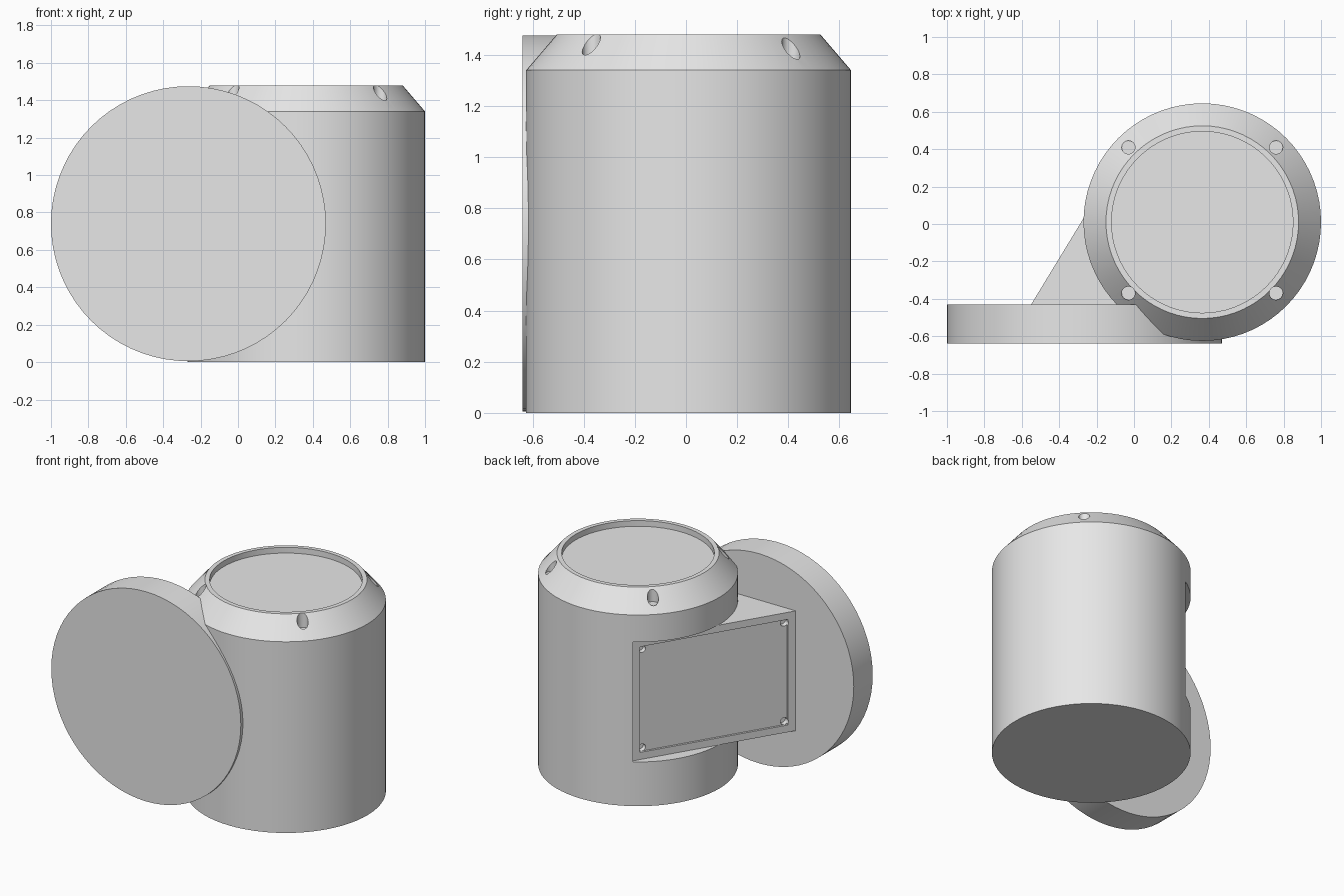
import bpy, bmesh, math
from mathutils import Matrix, Vector

cube = bpy.data.objects.get("Cube")
if cube:
    bpy.data.objects.remove(cube, do_unlink=True)

GREY = (0.8, 0.8, 0.8, 1)
grey = bpy.data.materials.new("plain_grey")
grey.use_nodes = True
grey.diffuse_color = GREY
grey.node_tree.nodes["Principled BSDF"].inputs["Base Color"].default_value = GREY


def finish(name, bm):
    bmesh.ops.recalc_face_normals(bm, faces=bm.faces)
    mesh = bpy.data.meshes.new(name)
    bm.to_mesh(mesh)
    bm.free()
    mesh.materials.append(grey)
    obj = bpy.data.objects.new(name, mesh)
    bpy.context.collection.objects.link(obj)
    return obj


def lathe(name, profile, centre, segments=72):
    """Revolve (radius, z) points, capping both ends."""
    bm = bmesh.new()
    rings = []
    for r, z in profile:
        rings.append([bm.verts.new((centre[0] + r * math.cos(math.tau * i / segments),
                                    centre[1] + r * math.sin(math.tau * i / segments), z))
                      for i in range(segments)])
    for a, b in zip(rings, rings[1:]):
        for i in range(segments):
            j = (i + 1) % segments
            bm.faces.new((a[i], a[j], b[j], b[i]))
    bm.faces.new(rings[0])
    bm.faces.new(rings[-1])
    return finish(name, bm)


def rod(name, radius, length, matrix, segments=16):
    bm = bmesh.new()
    bmesh.ops.create_cone(bm, cap_ends=True, segments=segments, radius1=radius,
                          radius2=radius, depth=length, matrix=matrix)
    return finish(name, bm)


def box(name, size, matrix):
    bm = bmesh.new()
    bmesh.ops.create_cube(bm, size=1, matrix=matrix @ Matrix.Diagonal((*size, 1)))
    return finish(name, bm)


def prism(name, outline, z0, z1):
    bm = bmesh.new()
    base = bm.faces.new([bm.verts.new((x, y, z0)) for x, y in outline])
    top = bmesh.ops.extrude_face_region(bm, geom=[base])["geom"]
    bmesh.ops.translate(bm, vec=(0, 0, z1 - z0),
                        verts=[v for v in top if isinstance(v, bmesh.types.BMVert)])
    return finish(name, bm)


def activate(obj):
    bpy.ops.object.select_all(action='DESELECT')
    obj.select_set(True)
    bpy.context.view_layer.objects.active = obj


def cut(obj, cutter):
    cutter.hide_render = True
    mod = obj.modifiers.new("cut", 'BOOLEAN')
    mod.operation = 'DIFFERENCE'
    mod.solver = 'EXACT'
    mod.object = cutter
    activate(obj)
    bpy.ops.object.modifier_apply(modifier=mod.name)
    bpy.data.objects.remove(cutter, do_unlink=True)


# Upright housing with chamfered top and recessed lid
CX, CY = 0.365, 0.01
housing = lathe("housing", [(0.635, 0), (0.635, 1.34), (0.515, 1.48),
                            (0.485, 1.48), (0.485, 1.44)], (CX, CY))

# Screw holes in the chamfer
for sx in (-1, 1):
    for sy in (-1, 1):
        cut(housing, rod("hole_cutter", 0.036, 0.2, Matrix.Translation(
            (CX + sx * 0.395, CY + 0.01 + sy * 0.39, 1.48))))

# Frame of the slanted side panel: x along it, y outward
start, end = Vector((-0.55, -0.43)), Vector((0.04, 0.54))
along = (end - start).normalized()
outward = Vector((-along.y, along.x))
LENGTH = (end - start).length
Z0, Z1 = 0.31, 1.15
mid = (start + end) / 2
panel = (Matrix.Translation((mid.x, mid.y, (Z0 + Z1) / 2))
         @ Matrix.Rotation(math.atan2(along.y, along.x), 4, 'Z'))

# Flat pocket in the housing where the panel runs into it
cut(housing, box("pocket_cutter", (LENGTH, 0.48, Z1 - Z0),
                 panel @ Matrix.Translation((0, 0.16, 0))))

# Bracket joining the disc to the housing
inner = end - outward * 0.12
bracket = prism("bracket", [start, end, inner, (0.3, 0), (0.1, -0.5), (-0.55, -0.5)], Z0, Z1)
cut(bracket, box("panel_cutter", (LENGTH - 0.11, 0.03, Z1 - Z0 - 0.1), panel))
for sx in (-1, 1):
    for sz in (-1, 1):
        spot = Matrix.Translation((sx * (LENGTH / 2 - 0.075), 0, sz * 0.345))
        cut(bracket, rod("screw_cutter", 0.025, 0.1,
                         panel @ spot @ Matrix.Rotation(math.pi / 2, 4, 'X')))

# Large round front plate
disc = rod("front_disc", 0.735, 0.21, Matrix.Translation((-0.265, -0.535, 0.74))
           @ Matrix.Rotation(math.pi / 2, 4, 'X'), 72)

for obj in (housing, bracket, disc):
    activate(obj)
    bpy.ops.object.shade_smooth_by_angle(angle=math.radians(25))
